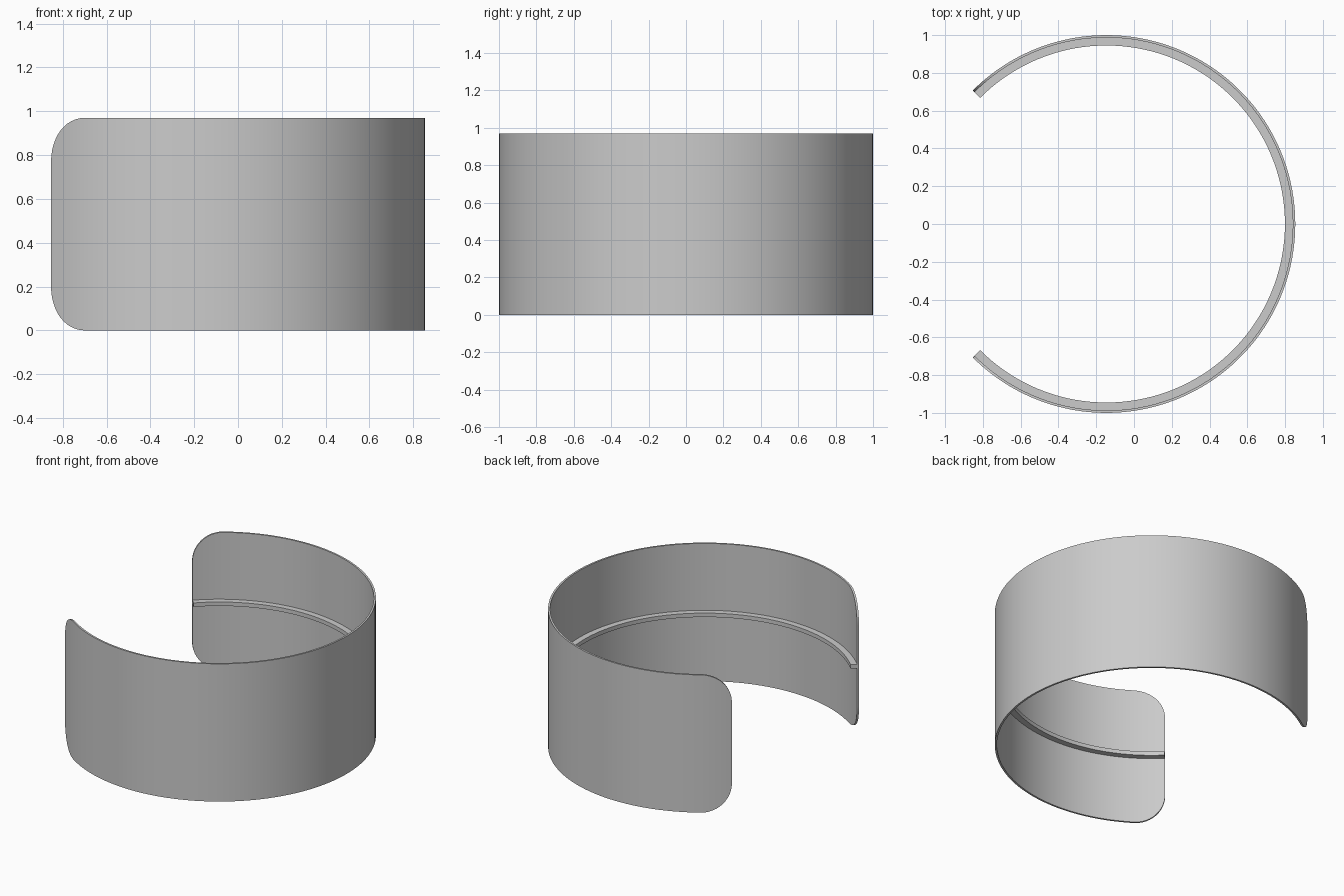
import bpy, bmesh
from math import sin, cos, pi, radians

if "Cube" in bpy.data.objects:
    bpy.data.objects.remove(bpy.data.objects["Cube"], do_unlink=True)

CENTRE_X = -0.146
HEIGHT = 0.97
HALF_SWEEP = radians(135)
WALL_INNER = 0.987
CORNER = 0.2

grey = bpy.data.materials.new("plain grey")
grey.use_nodes = True
grey.diffuse_color = (0.6, 0.6, 0.6, 1)
grey.node_tree.nodes["Principled BSDF"].inputs["Base Color"].default_value = (0.6, 0.6, 0.6, 1)


def sweep(name, stations, inner, outer):
    """Sweep a rectangular section through (angle, low, high) stations."""
    bm = bmesh.new()
    rings = []
    for angle, low, high in stations:
        section = [(outer, low), (outer, high), (inner, high), (inner, low)]
        rings.append([bm.verts.new((CENTRE_X + r * cos(angle), r * sin(angle), z))
                      for r, z in section])
    for a, b in zip(rings, rings[1:]):
        for i in range(4):
            j = (i + 1) % 4
            bm.faces.new((a[i], b[i], b[j], a[j]))
    bm.faces.new(rings[0])
    bm.faces.new(rings[-1])
    bmesh.ops.recalc_face_normals(bm, faces=bm.faces)
    mesh = bpy.data.meshes.new(name)
    bm.to_mesh(mesh)
    bm.free()
    mesh.materials.append(grey)
    obj = bpy.data.objects.new(name, mesh)
    bpy.context.collection.objects.link(obj)
    bpy.ops.object.select_all(action="DESELECT")
    obj.select_set(True)
    bpy.context.view_layer.objects.active = obj
    bpy.ops.object.shade_smooth_by_angle(angle=radians(30))
    return obj


# Open curved wall with rounded corners at both ends
steps = 12
corner = []
for i in range(steps + 1):
    t = i / steps * pi / 2
    trim = CORNER * (1 - sin(t))
    corner.append((-HALF_SWEEP + CORNER * (1 - cos(t)), trim, HEIGHT - trim))
straight = HALF_SWEEP - CORNER
middle = [(-straight + 2 * straight * i / 96, 0, HEIGHT) for i in range(1, 96)]
far_corner = [(-a, low, high) for a, low, high in reversed(corner)]
sweep("curved_wall", corner + middle + far_corner, WALL_INNER, 1.0)

# Narrow ledge running round the inside at mid height
ledge = [(-HALF_SWEEP + 2 * HALF_SWEEP * i / 108, 0.471, 0.499) for i in range(109)]
sweep("inner_ledge", ledge, 0.945, WALL_INNER + 0.003)
